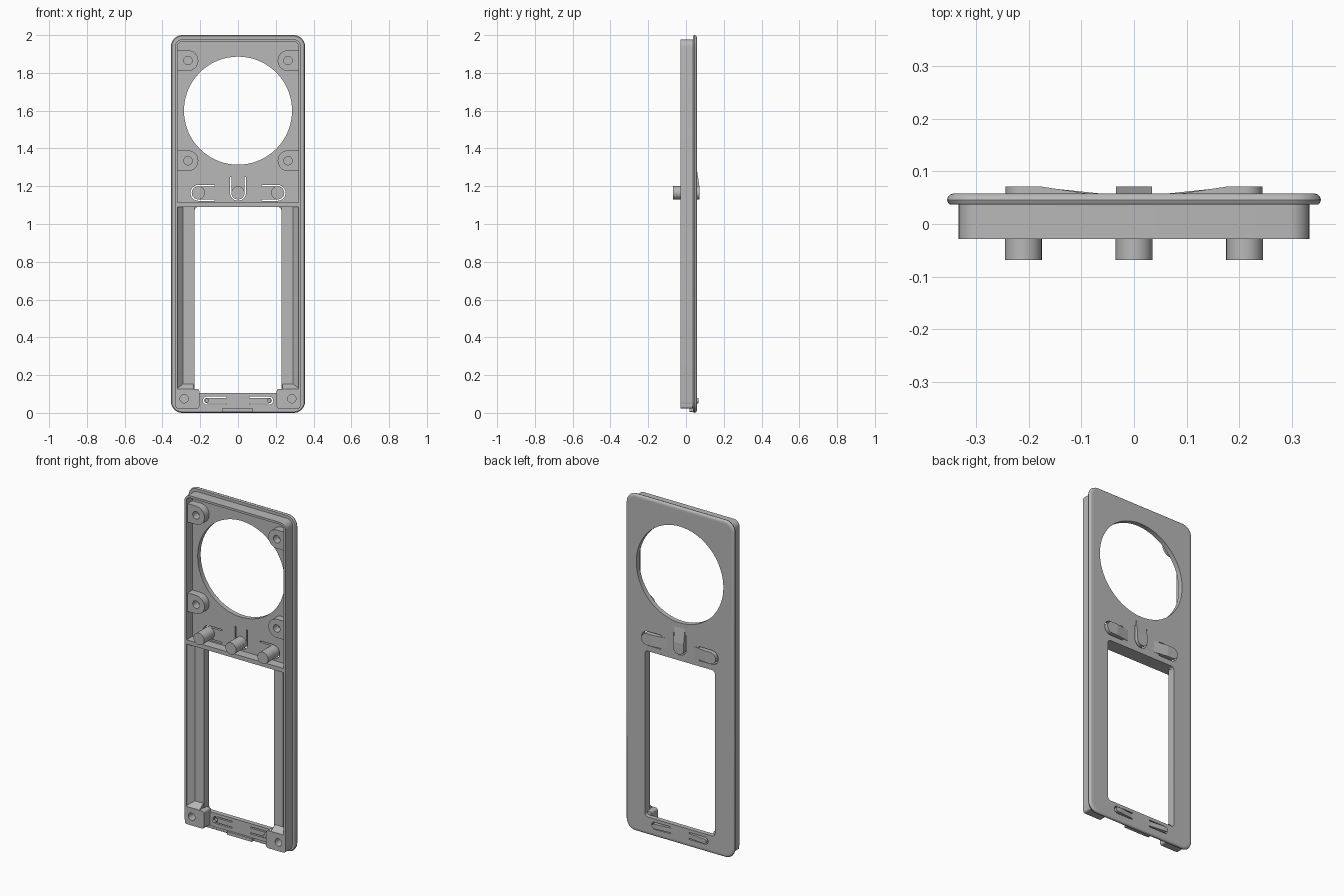
import bpy, bmesh
from math import sin, cos, pi
from mathutils import Matrix, Vector

cube = bpy.data.objects.get("Cube")
if cube:
    bpy.data.objects.remove(cube)

grey = bpy.data.materials.new("plain grey")
grey.use_nodes = True
grey.diffuse_color = (0.48, 0.48, 0.48, 1)
grey.node_tree.nodes["Principled BSDF"].inputs["Base Color"].default_value = (0.48, 0.48, 0.48, 1)
parts = []

BACK, FLOOR, FRONT = 0.058, 0.03, -0.028   # main depths along y
HALF, TALL, CORNER = 0.355, 2.0, 0.06


def finish(name, mesh):
    bm = bmesh.new()
    bm.from_mesh(mesh)
    bmesh.ops.remove_doubles(bm, verts=bm.verts, dist=1e-5)
    bmesh.ops.recalc_face_normals(bm, faces=bm.faces)
    bm.to_mesh(mesh)
    bm.free()
    mesh.materials.clear()
    mesh.materials.append(grey)
    ob = bpy.data.objects.new(name, mesh)
    bpy.context.collection.objects.link(ob)
    parts.append(ob)
    return ob


def arc(cx, cz, r, a0, a1, n):
    return [(cx + r * cos(a0 + (a1 - a0) * i / n), cz + r * sin(a0 + (a1 - a0) * i / n))
            for i in range(n + 1)]


def circle(cx, cz, r, n=32):
    return arc(cx, cz, r, 0, 2 * pi, n)[:-1]


def round_rect(x0, x1, z0, z1, r, n=6):
    corners = [(x1 - r, z1 - r), (x0 + r, z1 - r), (x0 + r, z0 + r), (x1 - r, z0 + r)]
    return [p for i, c in enumerate(corners) for p in arc(*c, r, i * pi / 2, (i + 1) * pi / 2, n)]


def placed(pts, c, d):
    """Move a local outline to c with its long direction along d."""
    return [(c[0] + d[0] * t - d[1] * s, c[1] + d[1] * t + d[0] * s) for t, s in pts]


def d_shape(c, d, r, length):
    return placed(arc(0, 0, r, pi / 2, 3 * pi / 2, 16) + [(length, -r), (length, r)], c, d)


def u_slot(c, d, ri, ro, length):
    return placed(arc(0, 0, ro, pi / 2, 3 * pi / 2, 16) + [(length, -ro), (length, -ri)]
                  + arc(0, 0, ri, 3 * pi / 2, pi / 2, 16) + [(length, ri), (length, ro)], c, d)


def plate(name, outlines, y0, y1):
    """Flat part in the xz plane; later outlines are holes in the first."""
    cu = bpy.data.curves.new(name, 'CURVE')
    cu.dimensions, cu.fill_mode, cu.extrude = '2D', 'BOTH', (y1 - y0) / 2
    for pts in outlines:
        sp = cu.splines.new('POLY')
        sp.points.add(len(pts) - 1)
        for p, (x, z) in zip(sp.points, pts):
            p.co = (x, z, 0, 1)
        sp.use_cyclic_u = True
    tmp = bpy.data.objects.new("helper", cu)
    bpy.context.collection.objects.link(tmp)
    deps = bpy.context.evaluated_depsgraph_get()
    mesh = bpy.data.meshes.new_from_object(tmp.evaluated_get(deps))
    bpy.data.objects.remove(tmp)
    mesh.transform(Matrix.Translation((0, (y0 + y1) / 2, 0)) @ Matrix.Rotation(pi / 2, 4, 'X'))
    return finish(name, mesh)


def prism(name, pts, vec):
    bm = bmesh.new()
    a = [bm.verts.new(p) for p in pts]
    b = [bm.verts.new(Vector(p) + Vector(vec)) for p in pts]
    bm.faces.new(a)
    bm.faces.new(b[::-1])
    for i in range(len(a)):
        bm.faces.new((a[i - 1], a[i], b[i], b[i - 1]))
    mesh = bpy.data.meshes.new(name)
    bm.to_mesh(mesh)
    bm.free()
    return finish(name, mesh)


def frame(name, profile, open_bottom=False):
    """Sweep a closed (inset, y) profile round the outline."""
    bm = bmesh.new()
    rings = []
    for k, y in profile:
        pts = round_rect(-HALF + k, HALF - k, k, TALL - k, max(CORNER - k, 0.01))
        rings.append([bm.verts.new((x, y, z)) for x, z in pts])
    for j in range(len(rings)):
        p, q = rings[j - 1], rings[j]
        for i in range(len(p)):
            mid = (p[i - 1].co + p[i].co) / 2
            if open_bottom and mid.z < 0.1 and abs(mid.x) < 0.1:
                continue
            bm.faces.new((p[i - 1], p[i], q[i], q[i - 1]))
    mesh = bpy.data.meshes.new(name)
    bm.to_mesh(mesh)
    bm.free()
    return finish(name, mesh)


# Buttons and latches: name, centre, direction of the flexible arm
buttons = [("left_button", (0.21, 1.165), (-1, 0)), ("middle_button", (0, 1.165), (0, 1)),
           ("right_button", (-0.21, 1.165), (1, 0))]
latches = [("left_latch", (0.165, 0.065), (-1, 0)), ("right_latch", (-0.165, 0.065), (1, 0))]

# Face plate with round opening, window and flexible tab slots
k = 0.022
holes = [circle(0, 1.6, 0.286, 72), round_rect(-0.23, 0.23, 0.105, 1.09, 0.02)]
holes += [u_slot(c, d, 0.034, 0.042, 0.085) for _, c, d in buttons]
holes += [u_slot(c, d, 0.014, 0.021, 0.105) for _, c, d in latches]
plate("face_plate", [round_rect(-HALF + k, HALF - k, k, TALL - k, CORNER - k)] + holes, FLOOR, BACK)

# Rounded outer flange and the inner box wall
frame("outer_flange", [(k, BACK), (0.012, BACK), (0.006, 0.056), (0.002, 0.052), (0, 0.046),
                       (0.002, 0.04), (0.005, 0.037), (k + 0.004, 0.037)])
frame("box_wall", [(k, 0.04), (k, FRONT), (0.035, FRONT), (0.035, 0.04)], True)

# Raised tabs on the back and pins behind them
for group, r, top, ramp, pin_r, pin_y in ((buttons, 0.034, 0.071, 0.12, 0.035, -0.068),
                                          (latches, 0.014, 0.067, 0.1, 0.011, 0.012)):
    for name, c, d in group:
        plate(name + "_cap", [d_shape(c, d, r, r)], BACK - 0.004, top)
        edge = [(r, BACK - 0.004), (r, top), (ramp, BACK), (ramp, BACK - 0.004)]
        pts = []
        for t, y in edge:
            x, z = placed([(t, -r)], c, d)[0]
            pts.append((x, y, z))
        prism(name + "_ramp", pts, (-d[1] * 2 * r, 0, d[0] * 2 * r))
        plate(name + "_pin", [circle(*c, pin_r)], pin_y, FLOOR + 0.004)

# Cross rib above the window
plate("cross_rib", [round_rect(-0.325, 0.325, 1.09, 1.115, 0.002, 1)], FRONT + 0.003, 0.05)

for side, s in (("left", 1), ("right", -1)):
    # Screw bosses beside the round opening
    for level, z in (("upper", 1.865), ("lower", 1.335)):
        c = (s * 0.265, z)
        plate(f"{side}_{level}_boss", [d_shape(c, (s, 0), 0.055, 0.06), circle(*c, 0.022)],
              -0.015, FLOOR + 0.004)
    # Sloped ledge along the window
    prism(f"{side}_window_ledge",
          [(s * x, y, 0.105) for x, y in ((0.23, 0.01), (0.29, 0.01), (0.32, -0.02),
                                          (0.325, -0.02), (0.325, 0.05), (0.23, 0.05))],
          (0, 0, 0.99))
    # Corner foot with screw hole and sloped top
    xs = sorted((s * 0.205, s * 0.33))
    plate(f"{side}_foot", [round_rect(*xs, 0.023, 0.127, 0.012), circle(s * 0.285, 0.075, 0.022)],
          FRONT, FLOOR + 0.004)
    prism(f"{side}_foot_slope",
          [(s * 0.235, y, z) for y, z in ((-0.026, 0.12), (-0.026, 0.127), (0.012, 0.155), (0.03, 0.12))],
          (s * 0.09, 0, 0))

# Small lip at the bottom edge
plate("bottom_lip", [round_rect(-0.085, 0.08, 0.005, 0.024, 0.002, 1)], 0.018, 0.045)

# Smooth curved walls, keep edges sharp
bpy.ops.object.select_all(action='DESELECT')
for ob in parts:
    ob.select_set(True)
bpy.context.view_layer.objects.active = parts[0]
bpy.ops.object.shade_smooth_by_angle(angle=pi / 6)
